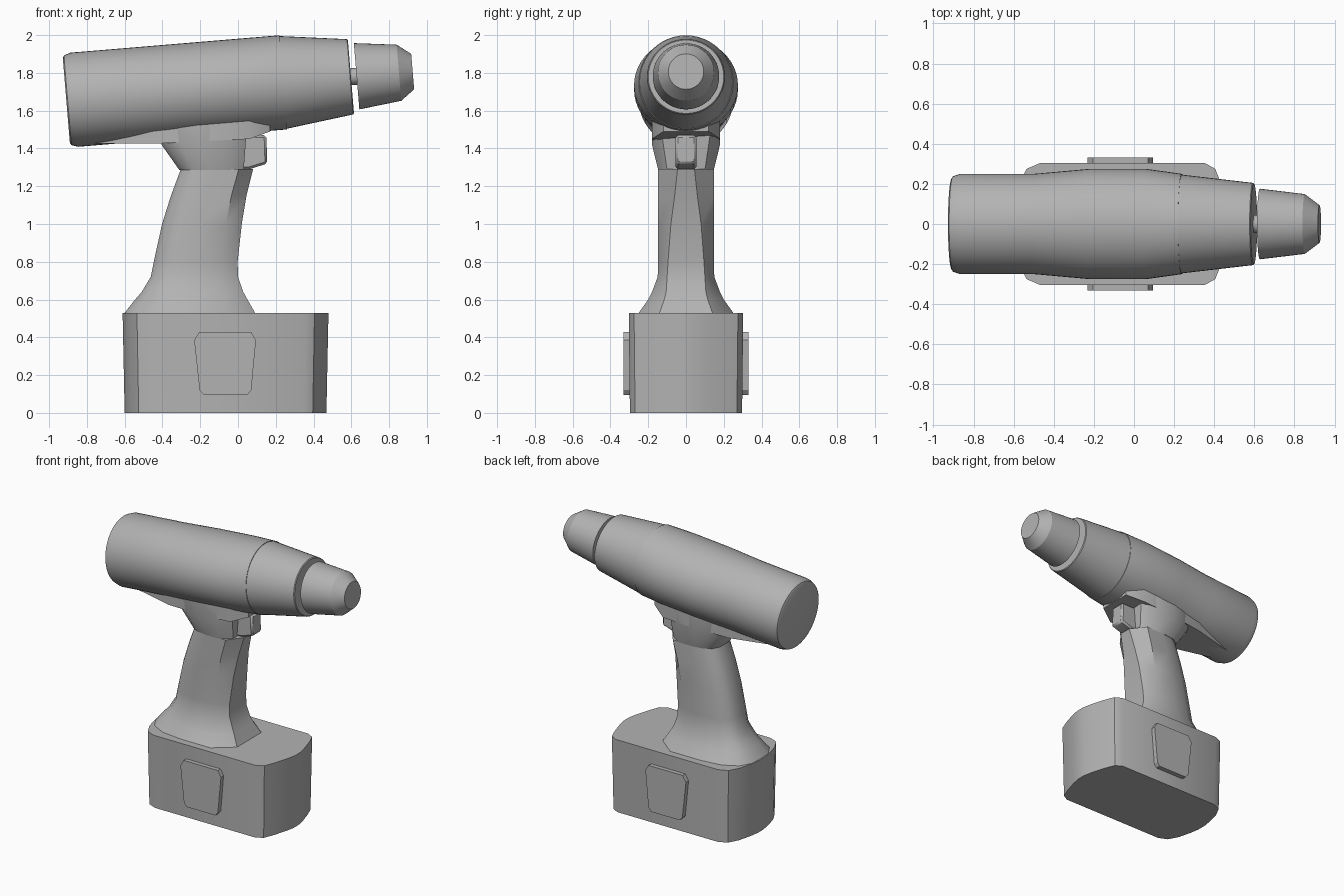
import bpy, bmesh, math
from mathutils import Matrix

cube = bpy.data.objects.get("Cube")
if cube:
    bpy.data.objects.remove(cube, do_unlink=True)

grey = bpy.data.materials.new("plain grey")
grey.use_nodes = True
grey.diffuse_color = (0.45, 0.45, 0.45, 1)
grey.node_tree.nodes["Principled BSDF"].inputs["Base Color"].default_value = grey.diffuse_color


def loft(name, rings, angle=30, bevel=0):
    """Skin a list of equally long closed rings and cap both ends."""
    bm = bmesh.new()
    rows = [[bm.verts.new(p) for p in ring] for ring in rings]
    n = len(rows[0])
    for a, b in zip(rows, rows[1:]):
        for i in range(n):
            j = (i + 1) % n
            bm.faces.new((a[i], a[j], b[j], b[i]))
    bm.faces.new(rows[0][::-1])
    bm.faces.new(rows[-1])
    bmesh.ops.recalc_face_normals(bm, faces=bm.faces)
    mesh = bpy.data.meshes.new(name)
    bm.to_mesh(mesh)
    bm.free()
    mesh.materials.append(grey)
    obj = bpy.data.objects.new(name, mesh)
    bpy.context.collection.objects.link(obj)
    if bevel:
        mod = obj.modifiers.new("soft edge", "BEVEL")
        mod.width = bevel
        mod.segments = 1
    bpy.ops.object.select_all(action="DESELECT")
    obj.select_set(True)
    bpy.context.view_layer.objects.active = obj
    bpy.ops.object.shade_smooth_by_angle(angle=math.radians(angle))
    return obj


def mirror(half):
    """Close a half outline of (x, y) points by reflecting it in y."""
    return half + [(x, -y) for x, y in reversed(half)]


# Barrel parts: (distance along axis, half height, half width), on a tilted axis
tilt = Matrix.Translation((0, 0, 1.73)) @ Matrix.Rotation(math.radians(-4.75), 4, "Y")


def barrel(name, profile, sides=48):
    rings = []
    for u, rz, ry in profile:
        steps = [2 * math.pi * i / sides for i in range(sides)]
        rings.append([(u, ry * math.cos(t), rz * math.sin(t)) for t in steps])
    obj = loft(name, rings)
    obj.data.transform(tilt)


barrel("motor_housing", [(-0.912, 0.225, 0.225), (-0.905, 0.238, 0.238), (-0.87, 0.25, 0.25),
                         (-0.5, 0.25, 0.25), (-0.22, 0.25, 0.275), (0.06, 0.25, 0.275),
                         (0.24, 0.25, 0.25)])
barrel("gear_nose", [(0.24, 0.246, 0.246), (0.595, 0.2, 0.205), (0.6, 0.195, 0.2)])
barrel("spindle", [(0.55, 0.045, 0.045), (0.65, 0.045, 0.045)], 24)
barrel("chuck", [(0.63, 0.176, 0.176), (0.855, 0.149, 0.149), (0.928, 0.094, 0.094)])

# Saddle joining the grip to the barrel underside
saddle = [(-0.8, 0.06, 1.425), (-0.45, 0.15, 1.425), (-0.15, 0.18, 1.44),
          (0.06, 0.18, 1.45), (0.17, 0.12, 1.49)]
low = saddle + [(x, -y, z) for x, y, z in reversed(saddle)]
loft("saddle", [low, [(x, y, 1.6) for x, y, z in low]])


# Grip sections: (z, back x, front x, half width, front flat half width)
def grip_ring(z, back, front, w, flat):
    d = front - back
    half = [(front, flat), (front - 0.2 * d, w), (back + 0.45 * d, w),
            (back + 0.22 * d, 0.92 * w), (back + 0.07 * d, 0.7 * w), (back, 0.35 * w)]
    return [(x, y, z) for x, y in mirror(half)]


loft("grip", [grip_ring(*s) for s in (
    (0.53, -0.6, 0.09, 0.25, 0.14), (0.6, -0.545, 0.05, 0.2, 0.115),
    (0.64, -0.51, 0.028, 0.18, 0.105), (0.72, -0.462, 0.0, 0.15, 0.1),
    (0.8, -0.446, -0.002, 0.147, 0.095), (1.0, -0.402, 0.02, 0.147, 0.08),
    (1.15, -0.355, 0.045, 0.147, 0.06), (1.29, -0.303, 0.08, 0.147, 0.045))], 35)
loft("neck", [grip_ring(*s) for s in (
    (1.285, -0.31, 0.03, 0.147, 0.1), (1.42, -0.405, 0.04, 0.18, 0.12),
    (1.56, -0.43, 0.05, 0.18, 0.14))], 35)

# Trigger
trigger = [(0.0, 1.47), (0.15, 1.47), (0.155, 1.32), (0.06, 1.29), (0.0, 1.29)]
loft("trigger", [[(x, y, z) for x, z in trigger] for y in (-0.055, 0.055)], 20, 0.012)

# Battery pack with bowed ends
bow = [(0.355, 0.303), (0.405, 0.275), (0.435, 0.2), (0.465, 0.1), (0.479, 0.03)]
tail = [(-0.611, 0.03), (-0.6, 0.1), (-0.575, 0.2), (-0.535, 0.275), (-0.47, 0.303)]
pack = mirror(bow[::-1] + tail[::-1])
loft("battery_pack", [[((x + 0.066) * s - 0.066, y * s, z) for x, y in pack]
                      for z, s in ((0, 0.98), (0.53, 1))], 35)

# Release buttons on both sides of the pack
button = [(-0.18, 0.095), (0.05, 0.095), (0.07, 0.12), (0.095, 0.385), (0.07, 0.428),
          (-0.205, 0.428), (-0.232, 0.385), (-0.203, 0.12)]
for side, name in ((1, "left_release_button"), (-1, "right_release_button")):
    loft(name, [[(x, side * y, z) for x, z in button] for y in (0.28, 0.332)], 30)
